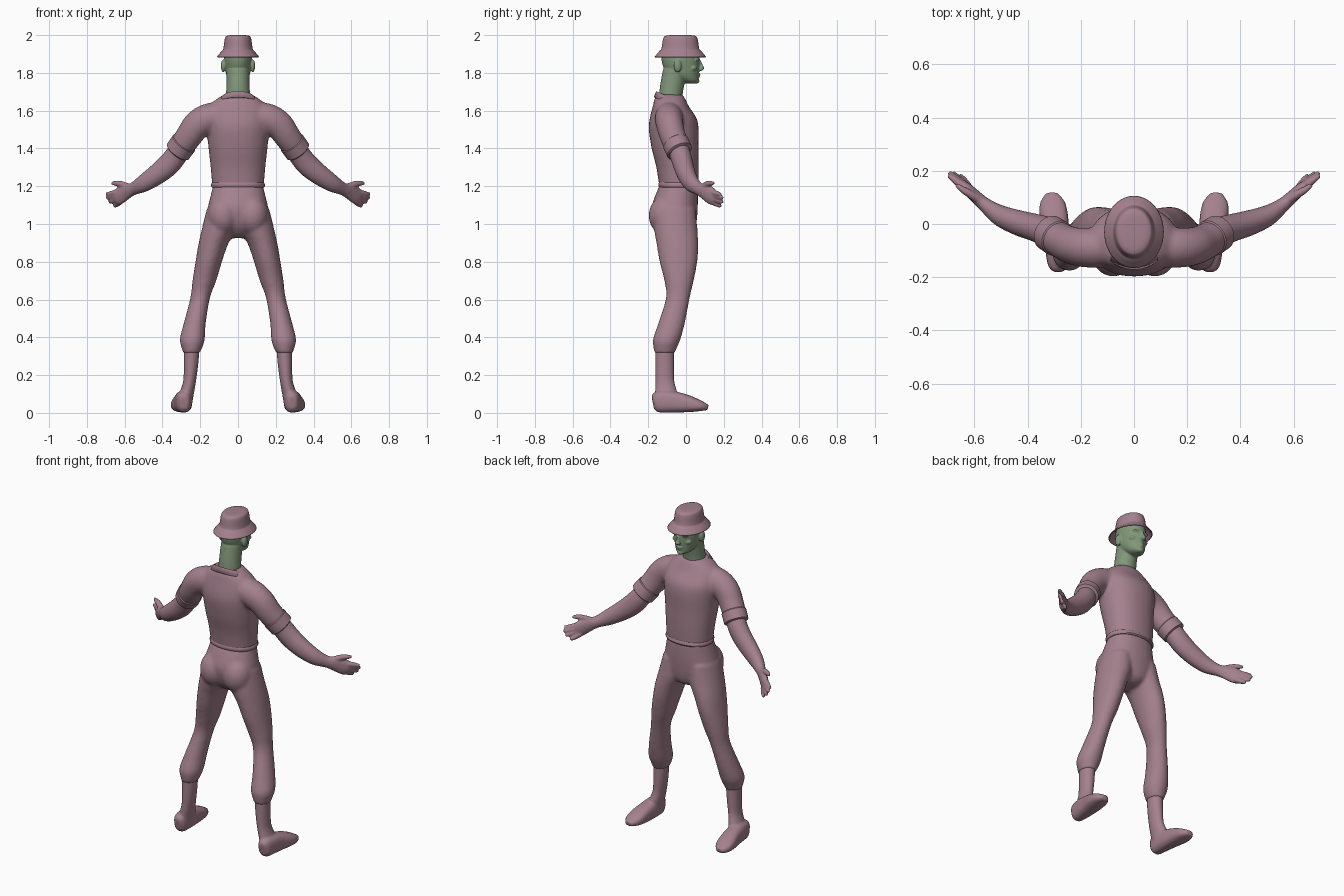
import bpy, bmesh, math
from mathutils import Vector, Matrix


def material(name, rgb):
    m = bpy.data.materials.new(name)
    m.diffuse_color = (*rgb, 1)
    return m


CLOTH = material("mauve", (0.37, 0.22, 0.27))
SKIN = material("green", (0.22, 0.31, 0.19))


def spline(rows, steps):
    # Catmull-Rom interpolation of (x, y, z, a, b) rows
    p = [Vector(r) for r in rows]
    p = [p[0]] + p + [p[-1]]
    out = []
    for i in range(1, len(p) - 2):
        for k in range(steps):
            t = k / steps
            out.append(0.5 * (2 * p[i] + (p[i + 1] - p[i - 1]) * t
                       + (2 * p[i - 1] - 5 * p[i] + 4 * p[i + 1] - p[i + 2]) * t * t
                       + (3 * p[i] - p[i - 1] - 3 * p[i + 1] + p[i + 2]) * t ** 3))
    return out + [p[-1]]


def loft(bm, rows, limb=False, side=1, steps=4, n=28, power=2.0, caps=True):
    # Tube of elliptical sections: level ones, or square to the path for a limb
    rows = spline(rows, steps)
    rings = []
    for i, r in enumerate(rows):
        c = Vector(r[:3])
        u, v = Vector((1, 0, 0)), Vector((0, 1, 0))
        if limb:
            t = (Vector(rows[min(i + 1, len(rows) - 1)][:3]) - Vector(rows[max(i - 1, 0)][:3])).normalized()
            u = t.cross(Vector((0, 0, 1))).normalized()
            v = u.cross(t)
        ring = []
        for k in range(n):
            w = 2 * math.pi * k / n
            cs, sn = math.cos(w), math.sin(w)
            q = (c + u * math.copysign(abs(cs) ** (2 / power), cs) * max(r[3], .003)
                 + v * math.copysign(abs(sn) ** (2 / power), sn) * max(r[4], .003))
            ring.append(bm.verts.new((q.x * side, q.y, q.z)))
        rings.append(ring)
    for a, b in zip(rings, rings[1:]):
        for k in range(n):
            bm.faces.new((a[k], a[(k + 1) % n], b[(k + 1) % n], b[k]))
    if caps:
        bm.faces.new(rings[0])
    bm.faces.new(rings[-1])


def ball(bm, loc, size):
    bmesh.ops.create_uvsphere(bm, u_segments=24, v_segments=14, radius=1,
                              matrix=Matrix.LocRotScale(Vector(loc), None, Vector(size)))


def finish(name, bm, mat, voxel=0, smooth=4, mirror=False, thick=0):
    bmesh.ops.recalc_face_normals(bm, faces=bm.faces)
    me = bpy.data.meshes.new(name)
    bm.to_mesh(me)
    bm.free()
    ob = bpy.data.objects.new(name, me)
    bpy.context.collection.objects.link(ob)
    me.materials.append(mat)
    bpy.ops.object.select_all(action='DESELECT')
    ob.select_set(True)
    bpy.context.view_layer.objects.active = ob
    bpy.ops.object.shade_smooth_by_angle(angle=math.radians(40))
    if thick:
        m = ob.modifiers.new("thickness", 'SOLIDIFY')
        m.thickness, m.offset = thick, -1
    if voxel:
        m = ob.modifiers.new("blend", 'REMESH')
        m.mode, m.voxel_size, m.use_smooth_shade = 'VOXEL', voxel, True
        m = ob.modifiers.new("soften", 'SMOOTH')
        m.factor, m.iterations = 0.5, smooth
    if mirror:
        m = ob.modifiers.new("mirror", 'MIRROR')
        m.use_mirror_merge = False
    return ob


# Shirt: torso with two short sleeves
bm = bmesh.new()
loft(bm, [(0, -.038, 1.195, .136, .103), (0, -.045, 1.3, .145, .112), (0, -.058, 1.4, .156, .124),
          (0, -.065, 1.5, .166, .132), (0, -.068, 1.56, .168, .124), (0, -.08, 1.62, .155, .097),
          (0, -.085, 1.66, .115, .082), (0, -.085, 1.685, .075, .068)], power=2.2)
for s in (1, -1):
    loft(bm, [(.05, -.09, 1.575, .07, .075), (.15, -.09, 1.56, .075, .08), (.215, -.085, 1.525, .072, .077),
              (.26, -.07, 1.465, .068, .071), (.315, -.036, 1.388, .063, .066)], limb=True, side=s)
finish("shirt", bm, CLOTH, voxel=.01, smooth=6)

# Shirt hem
bm = bmesh.new()
loft(bm, [(0, -.038, 1.193, .137, .103), (0, -.038, 1.2, .142, .108), (0, -.039, 1.212, .142, .108),
          (0, -.04, 1.219, .137, .104)], steps=1, n=48, power=2.2)
finish("shirt_hem", bm, CLOTH)

# Sleeve cuffs
bm = bmesh.new()
loft(bm, [(.284, -.056, 1.431, .064, .066), (.287, -.054, 1.427, .07, .072), (.318, -.034, 1.384, .069, .071),
          (.321, -.032, 1.38, .062, .064)], limb=True, steps=1, n=36)
finish("sleeve_cuff", bm, CLOTH, mirror=True)

# Folded collar, open at the front with two points
bm = bmesh.new()
rows = []
N = 40
for i in range(N + 1):
    f = -1 + 2 * i / N
    w, g = f * math.pi * .95, (1 - math.cos(f * math.pi)) / 2
    tip = max(0, 1 - abs(abs(f) - .86) / .14) * .03
    row = []
    for rx, ry, z in ((.07, .064, 1.69 - .06 * g), (.086, .074, 1.703 - .06 * g),
                      (.114, .088 + tip * .5, 1.672 - .055 * g - tip)):
        row.append(bm.verts.new((rx * math.sin(w), -.083 - ry * math.cos(w), z)))
    rows.append(row)
for a, b in zip(rows, rows[1:]):
    for k in range(2):
        bm.faces.new((a[k], a[k + 1], b[k + 1], b[k]))
finish("collar", bm, CLOTH, thick=.01)

# Forearm and open hand
bm = bmesh.new()
loft(bm, [(.29, -.05, 1.42, .055, .058), (.33, -.028, 1.36, .055, .059), (.37, -.014, 1.312, .052, .06),
          (.43, .003, 1.262, .048, .055), (.50, .03, 1.215, .04, .046), (.555, .068, 1.186, .028, .034),
          (.59, .098, 1.172, .024, .042), (.63, .135, 1.147, .021, .046), (.65, .152, 1.137, .014, .036)],
     limb=True)
for base, end in (((.625, .13, 1.17), (.698, .183, 1.157)), ((.63, .137, 1.153), (.696, .194, 1.138)),
                  ((.63, .138, 1.136), (.682, .194, 1.115)), ((.62, .135, 1.12), (.655, .185, 1.094))):
    loft(bm, [(*base, .016, .016), (*(Vector(base).lerp(Vector(end), .6)), .014, .0145), (*end, .008, .009)],
         limb=True, n=14)
loft(bm, [(.565, .08, 1.188, .018, .02), (.615, .112, 1.21, .016, .017), (.645, .13, 1.215, .013, .014),
          (.668, .147, 1.216, .008, .009)], limb=True, n=14)
finish("arm", bm, CLOTH, voxel=.0055, smooth=4, mirror=True)

# Trousers: pelvis, buttocks and two legs
bm = bmesh.new()
loft(bm, [(0, -.038, 1.21, .131, .099), (0, -.05, 1.15, .145, .113), (0, -.06, 1.08, .16, .122),
          (0, -.055, 1.0, .15, .11), (0, -.045, .95, .09, .085), (0, -.045, .925, .04, .05)], power=2.2)
for s in (1, -1):
    ball(bm, (.078 * s, -.108, 1.045), (.083, .09, .105))
    loft(bm, [(.085, -.06, 1.08, .08, .11), (.1, -.055, .98, .09, .115), (.132, -.045, .89, .078, .11),
              (.155, -.04, .8, .07, .1), (.178, -.037, .7, .063, .078), (.2, -.043, .61, .052, .063),
              (.228, -.075, .48, .058, .07), (.242, -.102, .39, .066, .073), (.244, -.11, .345, .055, .062),
              (.247, -.114, .315, .043, .054)], side=s)
finish("trousers", bm, CLOTH, voxel=.01, smooth=6)

# Ankle and foot
bm = bmesh.new()
loft(bm, [(.245, -.113, .345, .042, .05), (.249, -.113, .25, .038, .05), (.256, -.112, .17, .034, .05),
          (.27, -.105, .11, .038, .058), (.285, -.1, .05, .043, .06)])
loft(bm, [(.286, -.176, .055, .02, .035), (.286, -.155, .058, .037, .054), (.288, -.1, .06, .045, .058),
          (.293, -.03, .054, .049, .052), (.301, .03, .045, .053, .041), (.307, .08, .036, .047, .027),
          (.309, .117, .029, .022, .014)], limb=True, power=2.6)
finish("foot", bm, CLOTH, voxel=.007, smooth=4, mirror=True)

# Head: neck, skull and jaw, nose, brow, lips, chin, ears
bm = bmesh.new()
loft(bm, [(0, -.083, 1.6, .068, .062), (0, -.08, 1.68, .064, .062), (0, -.072, 1.74, .061, .064),
          (0, -.055, 1.82, .06, .066)])
loft(bm, [(0, .022, 1.745, .02, .03), (0, .015, 1.757, .042, .05), (0, -.008, 1.785, .06, .075),
          (0, -.023, 1.825, .069, .094), (0, -.03, 1.88, .074, .101), (0, -.03, 1.93, .067, .09),
          (0, -.03, 1.965, .035, .05)])
loft(bm, [(0, .066, 1.87, .008, .01), (0, .077, 1.84, .009, .013), (0, .083, 1.822, .016, .014),
          (0, .07, 1.81, .012, .01)], n=16)
ball(bm, (0, .052, 1.757), (.022, .02, .014))
ball(bm, (0, .063, 1.792), (.021, .014, .006))
ball(bm, (0, .061, 1.78), (.018, .013, .006))
for s in (1, -1):
    ball(bm, (.027 * s, .056, 1.868), (.025, .014, .009))
    ball(bm, (.043 * s, .037, 1.825), (.018, .02, .014))
    ball(bm, (.078 * s, -.045, 1.837), (.013, .021, .034))
finish("head", bm, SKIN, voxel=.0045, smooth=3)

# Bucket hat with flared brim
bm = bmesh.new()
loft(bm, [(0, -.03, 1.885, .112, .136), (0, -.03, 1.9, .1, .124), (0, -.03, 1.92, .082, .107),
          (0, -.03, 1.927, .078, .1), (0, -.03, 1.96, .073, .095), (0, -.03, 1.984, .069, .09),
          (0, -.03, 1.996, .061, .08), (0, -.03, 2.0, .035, .05)], steps=2, n=48, caps=False)
finish("hat", bm, CLOTH, thick=.005)
